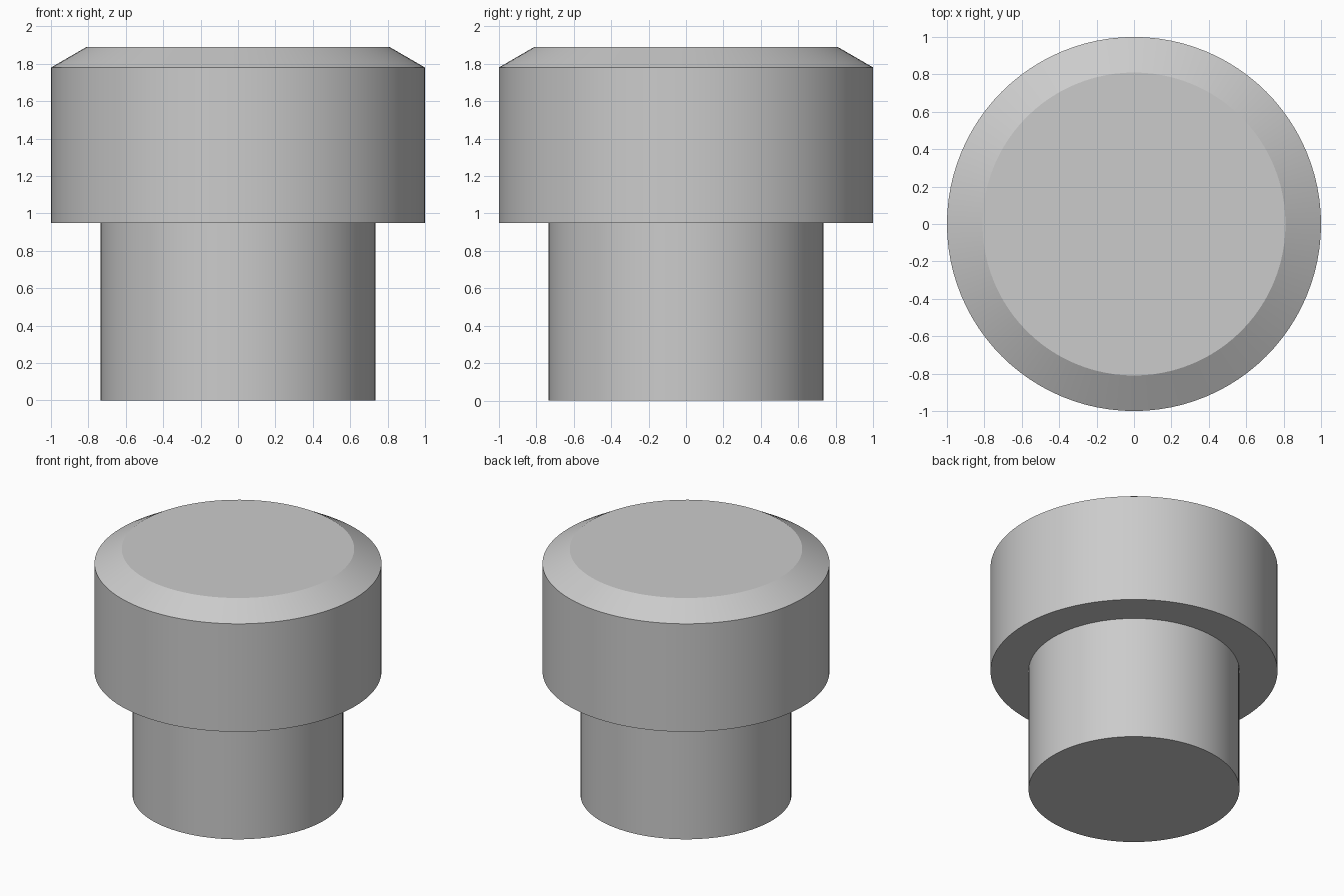
import bpy, bmesh, math

cube = bpy.data.objects.get("Cube")
if cube:
    bpy.data.objects.remove(cube, do_unlink=True)

SEGMENTS = 96
STEM_RADIUS = 0.735
SHOULDER_Z = 0.95

grey = bpy.data.materials.new("plain grey")
grey.use_nodes = True
colour = (0.6, 0.6, 0.6, 1)
grey.diffuse_color = colour
grey.node_tree.nodes["Principled BSDF"].inputs["Base Color"].default_value = colour


def turned_part(name, profile, cap_bottom=False, cap_top=False):
    """Revolve (radius, height) points around z, capping the chosen ends."""
    bm = bmesh.new()
    angles = [2 * math.pi * i / SEGMENTS for i in range(SEGMENTS)]
    rings = [[bm.verts.new((r * math.cos(a), r * math.sin(a), z)) for a in angles]
             for r, z in profile]
    for low, high in zip(rings, rings[1:]):
        for i in range(SEGMENTS):
            j = (i + 1) % SEGMENTS
            bm.faces.new((low[i], low[j], high[j], high[i]))
    if cap_bottom:
        bm.faces.new(rings[0][::-1])
    if cap_top:
        bm.faces.new(rings[-1])
    mesh = bpy.data.meshes.new(name)
    bm.to_mesh(mesh)
    bm.free()
    mesh.materials.append(grey)
    obj = bpy.data.objects.new(name, mesh)
    bpy.context.collection.objects.link(obj)
    # Round sides stay smooth, rims and bevel stay crisp
    bpy.ops.object.select_all(action="DESELECT")
    obj.select_set(True)
    bpy.context.view_layer.objects.active = obj
    bpy.ops.object.shade_smooth_by_angle(angle=math.radians(20))
    return obj


# Stem, open where it meets the head
turned_part("stem", [(STEM_RADIUS, 0), (STEM_RADIUS, SHOULDER_Z)], cap_bottom=True)

# Head: underside ring, side wall, bevel and flat top
turned_part("head", [(STEM_RADIUS, SHOULDER_Z), (1, SHOULDER_Z),
                     (1, 1.78), (0.81, 1.89)], cap_top=True)
